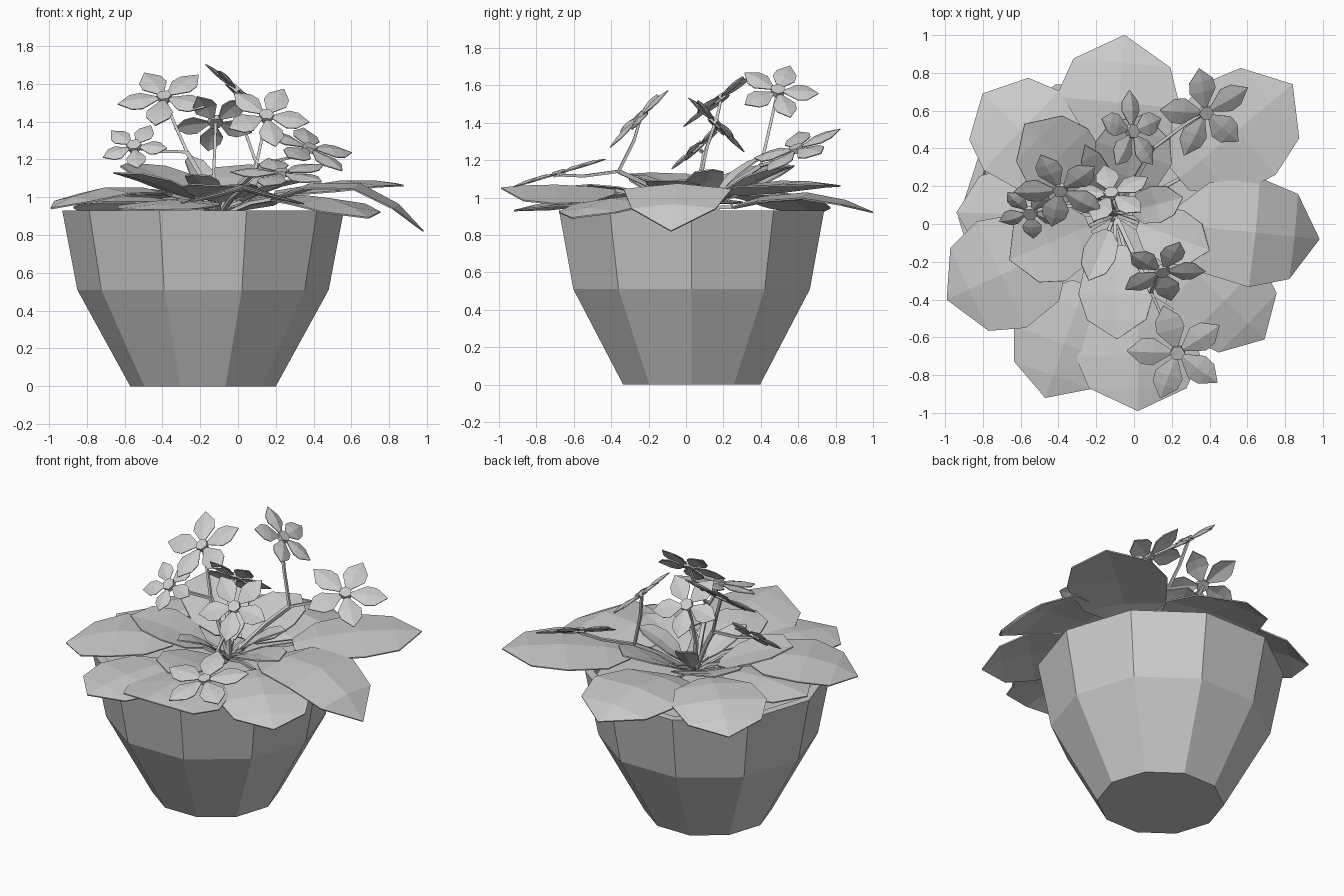
import bpy, bmesh, math
from mathutils import Vector

cube = bpy.data.objects.get("Cube")
if cube:
    bpy.data.objects.remove(cube)

# One plain clay grey for everything
clay = bpy.data.materials.new("clay_grey")
clay.use_nodes = True
clay.diffuse_color = (0.6, 0.6, 0.6, 1)
clay.node_tree.nodes["Principled BSDF"].inputs["Base Color"].default_value = clay.diffuse_color

UP = Vector((0, 0, 1))
POT_CENTRE = Vector((-0.185, 0.03, 0))
ROOT = Vector((-0.1, 0.05, 0.9))


def finish(name, bm, thickness=0):
    if not thickness:
        bmesh.ops.recalc_face_normals(bm, faces=bm.faces)
    mesh = bpy.data.meshes.new(name)
    bm.to_mesh(mesh)
    bm.free()
    mesh.materials.append(clay)
    obj = bpy.data.objects.new(name, mesh)
    bpy.context.collection.objects.link(obj)
    if thickness:
        mod = obj.modifiers.new("thickness", "SOLIDIFY")
        mod.thickness = thickness
        mod.offset = 0


def make_ring(bm, centre, u, v, radius, sides):
    angles = [k * math.tau / sides for k in range(sides)]
    return [bm.verts.new(centre + radius * (math.cos(a) * u + math.sin(a) * v)) for a in angles]


def skin_rings(name, bm, rings):
    # Join the rings in order and close both ends
    n = len(rings[0])
    for a, b in zip(rings, rings[1:]):
        for i in range(n):
            j = (i + 1) % n
            bm.faces.new((a[i], a[j], b[j], b[i]))
    bm.faces.new(rings[0])
    bm.faces.new(rings[-1])
    finish(name, bm)


def make_pot():
    # Ten-sided tub: base, shoulder, lip, inner lip, soil level
    bm = bmesh.new()
    profile = ((0.385, 0), (0.665, 0.51), (0.745, 0.93), (0.69, 0.93), (0.68, 0.9))
    x, y = Vector((1, 0, 0)), Vector((0, 1, 0))
    rings = [make_ring(bm, POT_CENTRE + UP * z, x, y, radius, 10) for radius, z in profile]
    skin_rings("flower_pot", bm, rings)


def make_stem(name, points, radius):
    # Thin four-sided tube through the points
    bm = bmesh.new()
    rings = []
    for i, p in enumerate(points):
        along = (points[min(i + 1, len(points) - 1)] - points[max(i - 1, 0)]).normalized()
        u = along.orthogonal().normalized()
        rings.append(make_ring(bm, p, u, along.cross(u), radius, 4))
    skin_rings(name, bm, rings)


def add_blade(bm, base, tip, normal, half_width, profile, arch, fold):
    # Folded blade: a midrib with a strip of flat faces on either side
    side = normal.cross(tip - base).normalized()
    rows = []
    for t, w in profile:
        mid = base.lerp(tip, t) + normal * arch * 4 * t * (1 - t)
        if w == 0:
            rows.append([bm.verts.new(mid)] * 3)
            continue
        rows.append([bm.verts.new(mid + side * s * w * half_width + normal * abs(s) * w * fold)
                     for s in (1, 0, -1)])
    for a, b in zip(rows, rows[1:]):
        for i in (0, 1):
            corners = dict.fromkeys((a[i], a[i + 1], b[i + 1], b[i]))
            bm.faces.new(list(corners))


LEAF_PROFILE = ((0, 0.25), (0.2, 0.82), (0.52, 1), (0.8, 0.78), (1, 0))
PETAL_PROFILE = ((0, 0.15), (0.42, 1), (0.68, 0.9), (1, 0))

# Large spreading leaves: base, tip, half width, arch
OUTER_LEAVES = {
    "back_leaf": ((-0.12, 0.25, 0.95), (-0.05, 1, 0.92), 0.33, 0.09),
    "back_left_leaf": ((0.24, 0.24, 1.02), (0.84, 0.74, 1.07), 0.31, 0.04),
    "left_leaf": ((0.2, 0, 1), (0.98, -0.08, 0.82), 0.29, 0.17),
    "front_left_leaf": ((0.24, -0.17, 1), (0.69, -0.61, 0.89), 0.28, 0.05),
    "front_right_leaf": ((-0.26, -0.32, 0.98), (-0.47, -0.92, 0.93), 0.28, 0.03),
    "right_leaf": ((-0.38, -0.12, 1.02), (-0.99, -0.4, 0.94), 0.31, 0.07),
    "right_low_leaf": ((-0.35, 0.05, 0.98), (-0.94, 0.06, 0.97), 0.25, 0.03),
    "back_right_leaf": ((-0.36, 0.27, 1.02), (-0.8, 0.69, 0.9), 0.29, 0.07),
}

# Inner leaves rise outward from the crown: tip, half width
INNER_LEAVES = {
    "inner_back_right_leaf": ((-0.58, 0.53, 1.18), 0.22),
    "inner_back_leaf": ((0.06, 0.58, 1.17), 0.21),
    "inner_front_leaf": ((-0.09, -0.61, 1.06), 0.2),
    "inner_right_leaf": ((-0.66, -0.19, 1.13), 0.22),
    "inner_left_leaf": ((0.4, -0.14, 1.09), 0.15),
    "small_left_leaf": ((0.26, 0.14, 1.15), 0.1),
    "small_front_leaf": ((-0.24, -0.3, 1.12), 0.09),
    "small_back_leaf": ((-0.26, 0.42, 1.22), 0.07),
}

# Flowers: centre, facing direction, radius, angle of the first petal
FLOWERS = {
    "back_left_flower": ((0.38, 0.59, 1.26), (0.35, -0.4, 1), 0.26, 98),
    "back_flower": ((-0.01, 0.49, 1.57), (0.7, 0.1, 0.8), 0.22, 95),
    "right_tall_flower": ((-0.39, 0.18, 1.53), (-0.1, -0.6, 0.8), 0.25, 115),
    "right_low_flower": ((-0.55, 0.06, 1.27), (-0.1, -0.7, 0.8), 0.18, 60),
    "middle_flower": ((-0.12, 0.16, 1.4), (-0.1, 0.7, 0.7), 0.22, 100),
    "front_tall_flower": ((0.15, -0.25, 1.43), (0.1, -0.7, 0.7), 0.23, 66),
    "front_low_flower": ((0.23, -0.68, 1.13), (0, -0.3, 1), 0.27, 106),
}

# Forks where two flower stems share one stalk
FORKS = {
    "back": ((0.1, 0.4, 1.17), ("back_left_flower", "back_flower")),
    "right": ((-0.27, 0.1, 1.24), ("right_tall_flower", "right_low_flower")),
    "middle": ((-0.13, 0.08, 1.12), ("middle_flower",)),
    "front": ((0.09, -0.36, 1.14), ("front_tall_flower", "front_low_flower")),
}


def make_leaf(name, base, tip, half_width, arch, fold):
    along = (tip - base).normalized()
    normal = (UP - along * along.dot(UP)).normalized()
    bm = bmesh.new()
    add_blade(bm, base, tip, normal, half_width, LEAF_PROFILE, arch, fold)
    finish(name, bm, 0.008)
    middle = ROOT.lerp(base, 0.5) + UP * 0.02
    make_stem(name + "_stalk", [ROOT, middle, base], 0.013)


def make_flower(name, centre, normal, radius, phase):
    u = (Vector((1, 0, 0)) - normal * normal.x).normalized()
    v = normal.cross(u)
    # Five folded petals
    bm = bmesh.new()
    for k in range(5):
        angle = math.radians(phase) + k * math.tau / 5
        out = math.cos(angle) * u + math.sin(angle) * v
        add_blade(bm, centre + out * 0.03, centre + out * radius, normal,
                  radius * 0.28, PETAL_PROFILE, 0.012, -0.015)
    finish(name + "_petals", bm, 0.006)
    # Six-sided centre button
    bm = bmesh.new()
    rings = [make_ring(bm, centre + normal * h, u, v, 0.04, 6) for h in (-0.015, 0.015)]
    skin_rings(name + "_centre", bm, rings)


make_pot()
for name, (base, tip, half_width, arch) in OUTER_LEAVES.items():
    make_leaf(name, Vector(base), Vector(tip), half_width, arch, -0.03)
# The front leaf drapes its edges over the pot lip
make_leaf("front_leaf", Vector((0.02, -0.38, 1.04)), Vector((0.02, -0.99, 1.05)), 0.33, 0.02, -0.1)
for name, (tip, half_width) in INNER_LEAVES.items():
    tip = Vector(tip)
    base = ROOT.lerp(tip, 0.25)
    base.z = 0.98
    make_leaf(name, base, tip, half_width, 0.02, 0.015)

for name, (centre, facing, radius, phase) in FLOWERS.items():
    make_flower(name, Vector(centre), Vector(facing).normalized(), radius, phase)
for name, (fork, heads) in FORKS.items():
    fork = Vector(fork)
    make_stem(name + "_stalk", [ROOT, ROOT.lerp(fork, 0.6) + UP * 0.02, fork], 0.016)
    for head in heads:
        centre, normal = Vector(FLOWERS[head][0]), Vector(FLOWERS[head][1]).normalized()
        bend = fork.lerp(centre, 0.6) - normal * 0.02
        make_stem(head + "_stem", [fork, bend, centre - normal * 0.01], 0.011)
